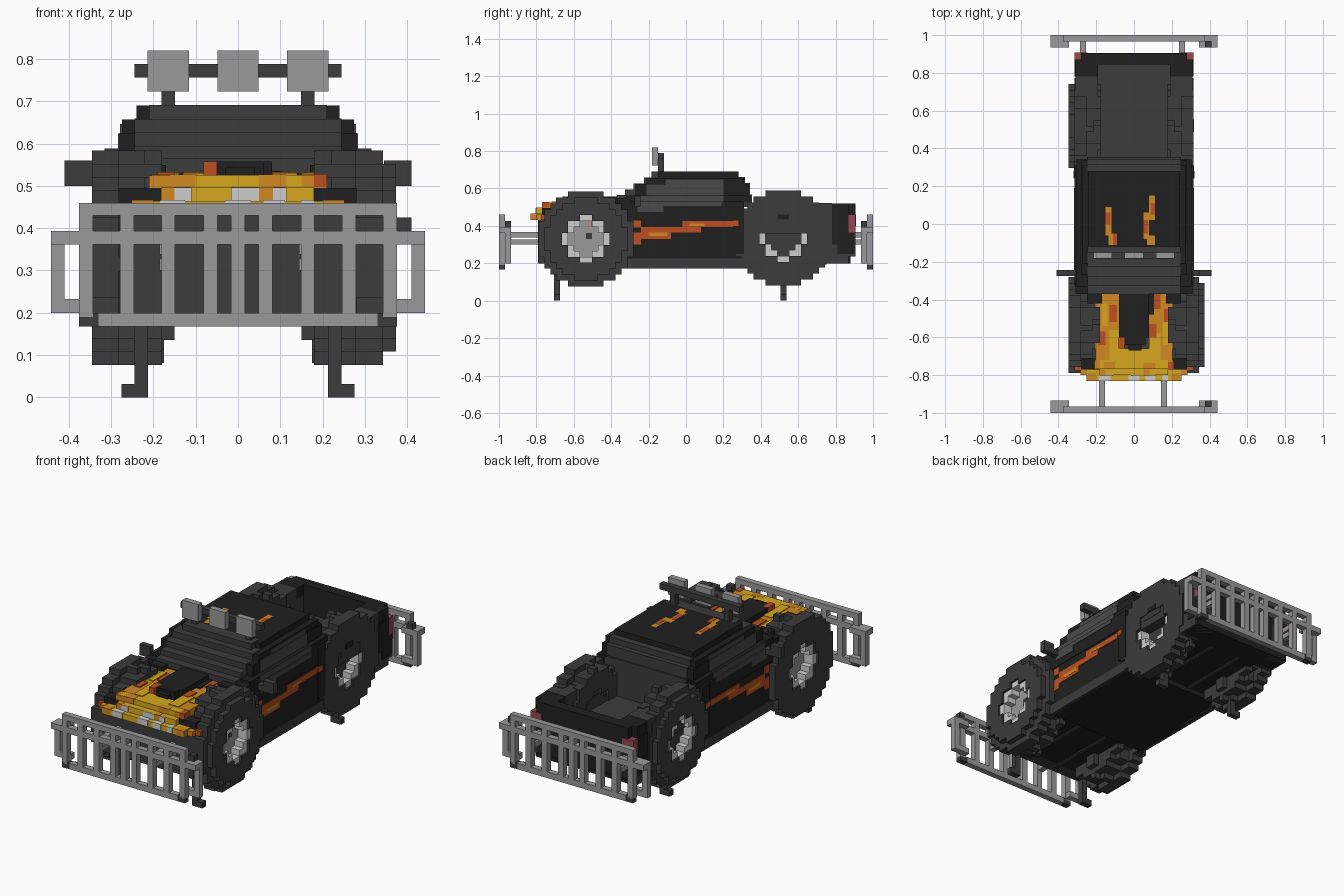
import bpy, bmesh, math

cube = bpy.data.objects.get("Cube")
if cube:
    bpy.data.objects.remove(cube, do_unlink=True)

V = 2 / 63  # size of one block


def material(name, rgb):
    lin = [((c / 255 + 0.055) / 1.055) ** 2.4 for c in rgb]
    m = bpy.data.materials.new(name)
    m.use_nodes = True
    m.diffuse_color = (*lin, 1)
    b = m.node_tree.nodes["Principled BSDF"]
    b.inputs["Base Color"].default_value = (*lin, 1)
    b.inputs["Roughness"].default_value = 0.9
    return m


CHARCOAL = material("charcoal", (60, 60, 60))
BLACK = material("black", (32, 32, 32))
GLASS = material("smoked glass", (74, 74, 74))
STEEL = material("steel grey", (154, 154, 154))
SILVER = material("silver", (206, 206, 206))
YELLOW = material("yellow", (214, 168, 32))
ORANGE = material("orange", (208, 136, 34))
EMBER = material("ember orange", (190, 80, 34))
RED = material("tail light red", (150, 72, 84))


def part(name, mat, boxes, mirror=False):
    """One object from boxes (x0, x1, y0, y1, z0, z1), optionally mirrored in x."""
    bm = bmesh.new()
    boxes = list(boxes)
    if mirror:
        boxes += [(-b[1], -b[0], *b[2:]) for b in boxes]
    for x0, x1, y0, y1, z0, z1 in boxes:
        r = bmesh.ops.create_cube(bm, size=1)
        for v in r["verts"]:
            v.co = ((x0 + x1) / 2 + v.co.x * (x1 - x0),
                    (y0 + y1) / 2 + v.co.y * (y1 - y0),
                    (z0 + z1) / 2 + v.co.z * (z1 - z0))
    me = bpy.data.meshes.new(name)
    bm.to_mesh(me)
    bm.free()
    me.materials.append(mat)
    ob = bpy.data.objects.new(name, me)
    bpy.context.collection.objects.link(ob)
    return ob


def disc(x0, x1, cy, cz, r, hole=0):
    """Stepped disc across x as rows of boxes, optionally with a round hole."""
    def half(rad, z):
        return round(math.sqrt(max(rad * rad - z * z, 0)) / V) * V
    n = round(r / V)
    out = []
    for k in range(-n, n):
        zc = (k + 0.5) * V
        w, h = half(r, zc), half(hole, zc)
        z0, z1 = cz + k * V, cz + (k + 1) * V
        if h > 0:
            out += [(x0, x1, cy - w, cy - h, z0, z1), (x0, x1, cy + h, cy + w, z0, z1)]
        elif w > 0:
            out.append((x0, x1, cy - w, cy + w, z0, z1))
    return out


# Wheels: outer tyre ring, lugged inner tread, optional raised face, rim and hub
def wheel(name, side, xin, xmain, xout, cy, cz, cap):
    def span(a, b):
        return (a, b) if side > 0 else (-b, -a)
    tyre = disc(*span(xmain - 0.065, xmain), cy, cz, 0.254, 0.115)
    tyre += disc(*span(xin, xmain - 0.065), cy, cz, 0.225, 0.115)
    if xout > xmain:
        tyre += disc(*span(xmain, xout), cy, cz, 0.215, 0.115)
    part(name + "_tyre", CHARCOAL, tyre)
    part(name + "_rim", SILVER, disc(*span(xin + 0.02, xout - 0.012), cy, cz, 0.118, 0.09))
    part(name + "_hub", cap, disc(*span(xin + 0.01, xout - 0.065), cy, cz, 0.1))
    lugs = []
    for i in range(24):
        a = (i + 0.5) * math.tau / 24
        y = cy + (round(0.23 * math.cos(a) / V - 0.5) + 0.5) * V
        z = cz + (round(0.23 * math.sin(a) / V - 0.5) + 0.5) * V
        s = span(xin, xin + 0.04) if i % 2 else span(xin + 0.04, xmain - 0.06)
        lugs.append((*s, y - V / 2, y + V / 2, z - V / 2, z + V / 2))
    part(name + "_tread", CHARCOAL, lugs)


wheel("front_left_wheel", 1, 0.18, 0.343, 0.374, -0.535, 0.33, STEEL)
wheel("front_right_wheel", -1, 0.18, 0.346, 0.346, -0.535, 0.33, STEEL)
wheel("rear_left_wheel", 1, 0.175, 0.316, 0.316, 0.52, 0.335, CHARCOAL)
wheel("rear_right_wheel", -1, 0.175, 0.316, 0.346, 0.52, 0.335, CHARCOAL)
part("hub_bolts", CHARCOAL, [(0.3, 0.313, -0.535, -0.503, 0.33, 0.362)])
part("hub_flame", EMBER, [(0.3, 0.314, -0.508, -0.476, 0.393, 0.425)])
part("rear_left_hub_cover", CHARCOAL, [(0.27, 0.313, 0.455, 0.585, 0.4, 0.462)])
part("rear_left_hub_slot", BLACK, [(0.31, 0.318, 0.488, 0.552, 0.435, 0.462)])

# Chassis, suspension stubs, under rails and support legs
part("chassis", BLACK, [(-0.2, 0.2, -0.78, 0.86, 0.2, 0.36),
                        (-0.3, 0.3, 0.76, 0.88, 0.2, 0.25)])
part("under_rails", CHARCOAL, [(0.08, 0.1, -0.75, 0.75, 0.193, 0.2)], mirror=True)
part("suspension", CHARCOAL, [(0.15, 0.2, y - 0.03, y + 0.03, 0.135, 0.23)
                              for y in (-0.535, 0.52)], mirror=True)
part("support_legs", CHARCOAL, [b for y in (-0.69, 0.52) for b in (
    (0.213, 0.245, y - 0.016, y + 0.016, 0, 0.2),
    (0.213, 0.276, y - 0.016, y + 0.016, 0, 0.032))], mirror=True)

# Cab body and doors
part("sills", CHARCOAL, [(0.28, 0.314, -0.35, 0.345, 0.172, 0.225)], mirror=True)
part("cab_lower", BLACK, [(-0.3, 0.3, -0.3, 0.34, 0.172, 0.22),
                          (-0.31, 0.31, -0.33, 0.345, 0.2, 0.44),
                          (-0.314, 0.314, -0.33, 0.31, 0.44, 0.53)])
part("door_edges", BLACK, [(0.3, 0.318, 0.25, 0.31, 0.25, 0.53)], mirror=True)
part("cab_rear_panel", CHARCOAL, [(-0.25, 0.25, 0.34, 0.352, 0.3, 0.56)])
part("cab_upper", BLACK, [(-0.305, 0.305, -0.33, 0.345, 0.53, 0.562),
                          (-0.28, 0.28, -0.27, 0.335, 0.562, 0.625),
                          (-0.275, 0.275, -0.21, 0.31, 0.625, 0.657),
                          (-0.24, 0.24, -0.15, 0.28, 0.657, 0.69)])
part("windshield", CHARCOAL, [(-0.245, 0.245, -0.37, -0.2, 0.53, 0.565),
                              (-0.245, 0.245, -0.325, -0.2, 0.565, 0.594),
                              (-0.245, 0.245, -0.28, -0.2, 0.594, 0.626),
                              (-0.245, 0.245, -0.225, -0.14, 0.626, 0.659),
                              (-0.21, 0.21, -0.185, -0.12, 0.659, 0.691)])
part("rear_window", CHARCOAL, [(-0.245, 0.245, 0.3, 0.352, 0.5, 0.568),
                               (-0.245, 0.245, 0.3, 0.342, 0.568, 0.628),
                               (-0.245, 0.245, 0.28, 0.316, 0.628, 0.66)])
part("side_windows", GLASS, [(0.312, 0.317, -0.26, -0.12, 0.475, 0.53),
                             (0.312, 0.317, -0.12, 0.19, 0.507, 0.53),
                             (0.303, 0.308, -0.25, 0.2, 0.53, 0.561),
                             (0.279, 0.284, -0.21, 0.2, 0.562, 0.624),
                             (0.274, 0.279, -0.11, 0.2, 0.625, 0.647)], mirror=True)
part("mirrors", CHARCOAL, [(0.29, 0.41, -0.275, -0.243, 0.5, 0.53),
                           (0.345, 0.41, -0.275, -0.243, 0.5, 0.56)], mirror=True)

# Flame stripes on the doors and roof
part("door_flames", EMBER, [(0.308, 0.3135, *b) for b in (
    (-0.28, -0.24, 0.39, 0.43), (-0.28, -0.08, 0.33, 0.365), (-0.28, -0.24, 0.3, 0.33),
    (-0.24, 0.08, 0.365, 0.395), (-0.02, 0.26, 0.395, 0.425))]
    + [(0.308, 0.3195, 0.24, 0.28, 0.4, 0.428)], mirror=True)
part("door_flame_glow", ORANGE, [(0.308, 0.3145, *b) for b in (
    (-0.2, -0.1, 0.345, 0.365), (0.02, 0.1, 0.4, 0.412))], mirror=True)
part("roof_flames", ORANGE, [(x0, x1, y0, y1, 0.688, 0.691) for x0, x1, y0, y1 in (
    (-0.15, -0.118, -0.06, 0.09), (-0.135, -0.09, -0.11, -0.05),
    (0.08, 0.112, 0.02, 0.15), (0.05, 0.08, -0.08, 0.06), (0.07, 0.11, -0.11, -0.06))])
part("roof_flame_edges", EMBER, [(x0, x1, y0, y1, 0.688, 0.692) for x0, x1, y0, y1 in (
    (-0.15, -0.125, 0.0, 0.06), (-0.11, -0.09, -0.11, -0.05),
    (0.05, 0.075, -0.05, 0.02), (0.09, 0.112, 0.05, 0.11))])

# Nose and hood, stepping down to a front lip
part("nose", CHARCOAL, [(-0.28, 0.28, -0.79, -0.72, 0.2, 0.44),
                        (-0.2, 0.2, -0.74, -0.33, 0.25, 0.5)])
part("fender_corners", BLACK, [(0.17, 0.28, -0.77, -0.71, 0.43, 0.495),
                               (0.17, 0.25, -0.42, -0.32, 0.48, 0.55),
                               (0.2, 0.31, -0.37, -0.3, 0.45, 0.55)], mirror=True)
part("front_lip", YELLOW, [(-0.25, 0.25, -0.83, -0.76, 0.432, 0.465)])
part("front_lip_lights", SILVER, [(x0, x1, -0.832, -0.798, 0.433, 0.467) for x0, x1 in (
    (-0.185, -0.125), (-0.03, 0.03), (0.06, 0.11), (0.15, 0.18))])
part("corner_flames", ORANGE, [(0.2, 0.252, -0.832, -0.79, 0.431, 0.467),
                               (0.24, 0.283, -0.8, -0.765, 0.432, 0.46)], mirror=True)
part("corner_embers", EMBER, [(0.28, 0.314, -0.775, -0.725, 0.432, 0.46)], mirror=True)
part("grille_flames", YELLOW, [(-0.18, 0.18, -0.8, -0.74, 0.455, 0.497)])
part("grille_lights", SILVER, [(x0, x1, -0.804, -0.79, 0.455, 0.4965) for x0, x1 in (
    (-0.15, -0.11), (-0.017, 0.05), (0.083, 0.115))])
part("grille_glow", ORANGE, [(x0, x1, -0.803, -0.77, 0.457, 0.498) for x0, x1 in (
    (-0.182, -0.15), (0.05, 0.083))])
part("hood_front", YELLOW, [(-0.18, 0.18, -0.765, -0.66, 0.47, 0.526)])
part("hood_sides", ORANGE, [(0.08, 0.205, -0.72, -0.37, 0.47, 0.527),
                            (0.15, 0.21, -0.768, -0.72, 0.47, 0.525)], mirror=True)
part("hood_front_glow", ORANGE, [(x0, x1, -0.767, y1, 0.497, 0.527) for x0, x1, y1 in (
    (-0.16, -0.1, -0.73), (0.05, 0.115, -0.735))])
part("hood_flame_tongues", YELLOW, [(x0, x1, y0, y1, 0.52, 0.531) for x0, x1, y0, y1 in (
    (-0.13, -0.08, -0.72, -0.56), (0.08, 0.14, -0.72, -0.58),
    (-0.17, -0.14, -0.54, -0.42), (0.15, 0.18, -0.64, -0.52))])
part("hood_embers", EMBER, [(x0, x1, y0, y1, 0.52, 0.533) for x0, x1, y0, y1 in (
    (-0.19, -0.15, -0.64, -0.57), (-0.13, -0.09, -0.52, -0.43), (0.105, 0.14, -0.45, -0.37),
    (0.16, 0.19, -0.52, -0.45), (0.08, 0.12, -0.6, -0.53))]
    + [(-0.082, -0.05, -0.66, -0.6, 0.52, 0.558), (0.18, 0.211, -0.77, -0.73, 0.497, 0.528)])
part("hood_scoop", BLACK, [(-0.08, 0.08, -0.6, -0.33, 0.5, 0.558),
                           (0.08, 0.105, -0.48, -0.33, 0.5, 0.535),
                           (-0.05, 0.06, -0.64, -0.6, 0.5, 0.558),
                           (-0.03, 0.04, -0.67, -0.64, 0.5, 0.545)])

# Light bar on the roof
part("light_bar", CHARCOAL, [(-0.245, 0.245, -0.15, -0.118, 0.757, 0.789)]
     + [(s - 0.016, s + 0.016, -0.15, -0.118, 0.685, 0.76) for s in (-0.165, 0.165)])
part("roof_lamps", STEEL, [(s - 0.049, s + 0.049, -0.182, -0.15, 0.724, 0.82)
                           for s in (-0.165, 0, 0.165)])

# Cargo bed
part("bed_walls", CHARCOAL, [(0.19, 0.31, 0.345, 0.78, 0.36, 0.522),
                             (0.19, 0.31, 0.74, 0.87, 0.2, 0.46),
                             (0.19, 0.31, 0.87, 0.905, 0.235, 0.37)], mirror=True)
part("bed_rear_corners", BLACK, [(0.19, 0.309, 0.76, 0.87, 0.45, 0.52),
                                 (0.305, 0.314, 0.78, 0.87, 0.3, 0.46),
                                 (0.305, 0.314, 0.81, 0.9, 0.25, 0.365)], mirror=True)
part("tailgate", BLACK, [(-0.28, 0.28, 0.845, 0.905, 0.235, 0.52)])
part("bed_floor", CHARCOAL, [(-0.21, 0.21, 0.345, 0.85, 0.3, 0.365)])
part("tail_lights", RED, [(0.28, 0.314, 0.87, 0.907, 0.365, 0.46),
                          (0.245, 0.29, 0.9, 0.909, 0.4, 0.46)], mirror=True)


# Slatted guards, front (s = -1) and rear (s = 1)
def guard(name, s, strut_x):
    def yy(a, b):
        return (a, b) if s > 0 else (-b, -a)
    face, inner = yy(0.967, 1.0), yy(0.935, 0.968)
    bars = [(-0.376, 0.376, *face, 0.43, 0.46), (-0.376, 0.376, *face, 0.362, 0.394),
            (-0.33, 0.33, *face, 0.167, 0.2)]
    bars += [(x - 0.0165, x + 0.0165, *face, 0.19, 0.44) for x in
             (-0.36, -0.263, -0.165, -0.065, 0, 0.065, 0.165, 0.263, 0.36)]
    for m in (-1, 1):
        def xx(a, b):
            return (a, b) if m > 0 else (-b, -a)
        bars += [(*xx(0.41, 0.442), *inner, 0.2, 0.394),
                 (*xx(0.345, 0.442), *inner, 0.2, 0.232),
                 (*xx(0.345, 0.442), *inner, 0.362, 0.394),
                 (*xx(0.376, 0.442), *face, 0.362, 0.394)]
    part(name + "_guard", STEEL, bars)
    part(name + "_guard_struts", STEEL, [(x - 0.016, x + 0.016, *yy(0.76, 0.97), z, z + 0.028)
                                         for x in strut_x for z in (0.3, 0.338)])
    part(name + "_guard_clips", CHARCOAL, [(0.33, 0.376, *face, 0.167, 0.199),
                                           (-0.376, -0.33, *face, 0.167, 0.199),
                                           (0.376, 0.41, *inner, 0.394, 0.425)])


guard("front", -1, (-0.17, 0.16))
guard("rear", 1, (-0.27, 0.255))
